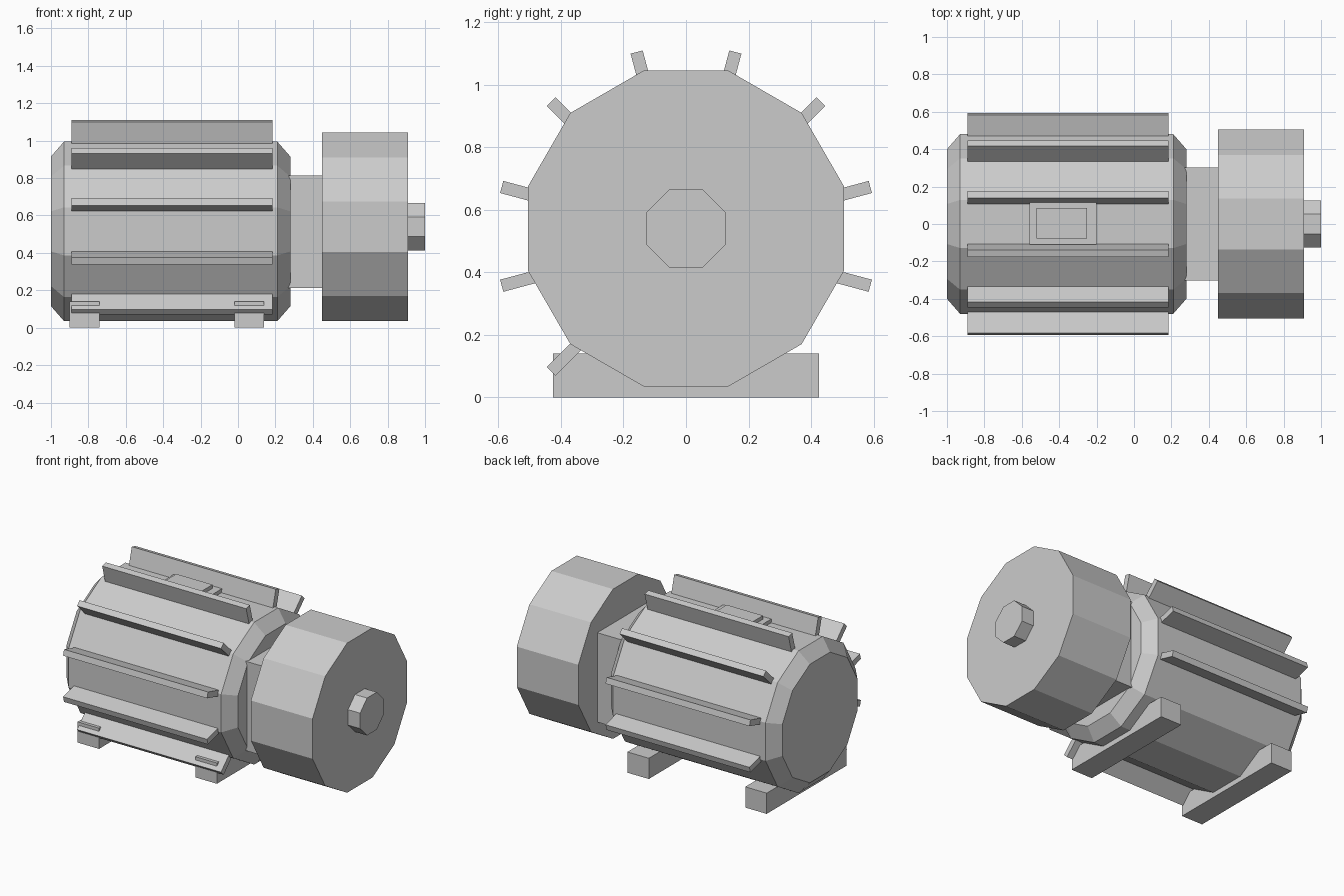
import bpy, bmesh
from math import radians, cos, sin, pi
from mathutils import Matrix, Vector

old = bpy.data.objects.get("Cube")
if old:
    bpy.data.objects.remove(old, do_unlink=True)

grey = bpy.data.materials.new("plain_grey")
grey.use_nodes = True
colour = (0.6, 0.6, 0.6, 1)
grey.diffuse_color = colour
grey.node_tree.nodes["Principled BSDF"].inputs["Base Color"].default_value = colour


def finish(name, bm):
    bmesh.ops.recalc_face_normals(bm, faces=bm.faces)
    mesh = bpy.data.meshes.new(name)
    bm.to_mesh(mesh)
    bm.free()
    mesh.materials.append(grey)
    obj = bpy.data.objects.new(name, mesh)
    bpy.context.collection.objects.link(obj)
    return obj


def box(name, low, high, turn=None):
    """Box between two corners, optionally transformed."""
    low, high = Vector(low), Vector(high)
    bm = bmesh.new()
    bmesh.ops.create_cube(bm, size=1)
    bmesh.ops.scale(bm, vec=high - low, verts=bm.verts)
    bmesh.ops.translate(bm, vec=(low + high) / 2, verts=bm.verts)
    if turn:
        bm.transform(turn)
    return finish(name, bm)


def barrel(name, sides, z, profile):
    """Flat-topped prism along x; profile holds (x, centre-to-flat distance)."""
    bm = bmesh.new()
    rings = []
    for x, flat in profile:
        r = flat / cos(pi / sides)
        angles = [2 * pi * (i + 0.5) / sides for i in range(sides)]
        rings.append([bm.verts.new((x, r * cos(a), z + r * sin(a))) for a in angles])
    for a, b in zip(rings, rings[1:]):
        for i in range(sides):
            j = (i + 1) % sides
            bm.faces.new((a[i], a[j], b[j], b[i]))
    bm.faces.new(rings[0])
    bm.faces.new(rings[-1])
    return finish(name, bm)


BODY_Z, DRUM_Z = 0.515, 0.54

# Main casing with chamfered ends, square neck, drum and shaft
barrel("casing", 12, BODY_Z, [(-1, 0.40), (-0.93, 0.48), (0.21, 0.48), (0.28, 0.40)])
box("neck", (0.2, -0.303, 0.212), (0.46, 0.303, 0.815))
barrel("drum", 12, DRUM_Z, [(0.45, 0.505), (0.91, 0.505)])
barrel("shaft", 8, DRUM_Z, [(0.9, 0.126), (1, 0.126)])

# Cooling fins on the casing corners; the lowest one is on the front only
for i, angle in enumerate((-15, 15, 45, 75, 105, 135, 165, 195, 225)):
    turn = Matrix.Translation((0, 0, BODY_Z)) @ Matrix.Rotation(radians(angle), 4, 'X')
    box(f"fin_{i + 1}", (-0.89, 0.46, -0.02), (0.185, 0.61, 0.02), turn)

# Cross feet
for name, x in (("rear_foot", -0.9), ("inner_foot", -0.02)):
    box(name, (x, -0.425, 0), (x + 0.16, 0.425, 0.14))

# Stepped cover on top
box("cover_base", (-0.56, -0.11, 0.97), (-0.2, 0.115, 1.02))
box("cover_lid", (-0.52, -0.078, 1.0), (-0.25, 0.085, 1.045))
